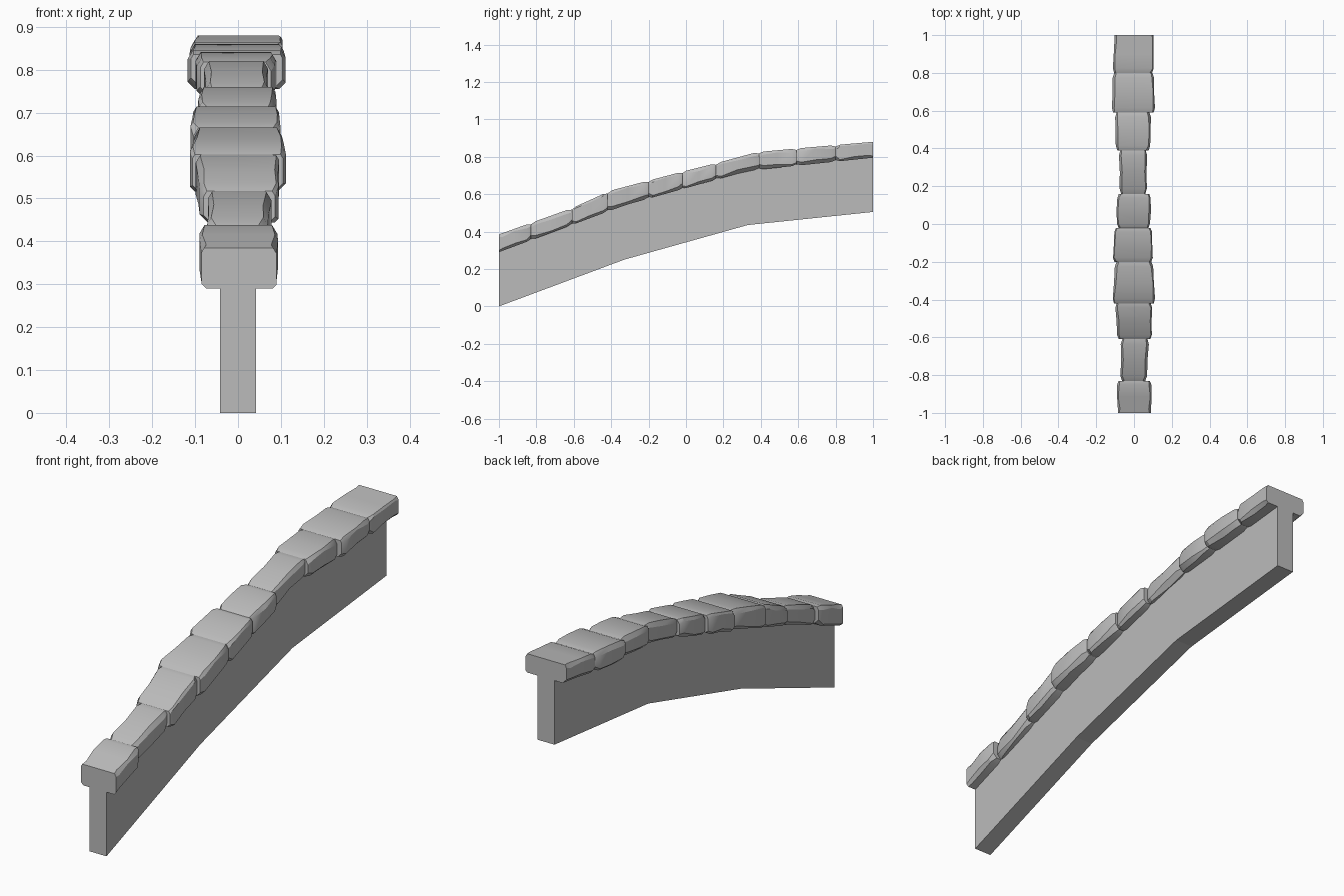
import bpy, bmesh, math, random

random.seed(4)
cube = bpy.data.objects.get("Cube")
if cube:
    bpy.data.objects.remove(cube, do_unlink=True)

stone_grey = bpy.data.materials.new("stone grey")
stone_grey.use_nodes = True
grey = (0.5, 0.5, 0.5, 1)
stone_grey.diffuse_color = grey
stone_grey.node_tree.nodes["Principled BSDF"].inputs["Base Color"].default_value = grey

# Side profiles as (y, z) points
FOOT = [(-1, 0), (-0.33, 0.25), (0.33, 0.435), (1, 0.505)]
CREST = [(-1, 0.385), (-0.61, 0.525), (-0.4, 0.62), (-0.02, 0.72),
         (0.16, 0.765), (0.38, 0.825), (0.6, 0.845), (1, 0.88)]
WALL_HEIGHT = 0.3


def height(profile, y):
    for (ya, za), (yb, zb) in zip(profile, profile[1:]):
        if y <= yb:
            return za + (zb - za) * (y - ya) / (yb - ya)
    return profile[-1][1]


def loft(name, rings):
    """Skin a list of equal-sized vertex rings and close both ends."""
    bm = bmesh.new()
    loops = [[bm.verts.new(p) for p in ring] for ring in rings]
    for a, b in zip(loops, loops[1:]):
        for i in range(len(a)):
            j = (i + 1) % len(a)
            bm.faces.new((a[i], a[j], b[j], b[i]))
    bm.faces.new(loops[0])
    bm.faces.new(loops[-1])
    bmesh.ops.recalc_face_normals(bm, faces=bm.faces)
    mesh = bpy.data.meshes.new(name)
    bm.to_mesh(mesh)
    bm.free()
    mesh.materials.append(stone_grey)
    obj = bpy.data.objects.new(name, mesh)
    bpy.context.collection.objects.link(obj)
    return obj


# Bent wall under the coping
half = 0.042
loft("wall", [[(-half, y, z), (half, y, z),
               (half, y, z + WALL_HEIGHT), (-half, y, z + WALL_HEIGHT)]
              for y, z in FOOT])


def section(y, left, right, shrink):
    """Chamfered stone cross-section; shrink pulls in the rounded ends."""
    low = height(FOOT, y) + WALL_HEIGHT - 0.01 + shrink
    top = height(CREST, y) - shrink
    left, right = left + shrink, right - shrink
    cut = [random.uniform(0.008, 0.022) for _ in range(4)]
    return [(left + cut[0], y, low), (right - cut[1], y, low),
            (right, y, low + cut[1]), (right, y, top - cut[2]),
            (right - cut[2] * 0.6, y, top), (left + cut[3] * 0.6, y, top),
            (left, y, top - cut[3]), (left, y, low + cut[0])]


# Coping stones: start, end, then left and right edge at each end
STONES = [
    (-1, -0.83, -0.085, 0.09, -0.09, 0.092),
    (-0.83, -0.61, -0.072, 0.068, -0.07, 0.08),
    (-0.61, -0.42, -0.088, 0.094, -0.1, 0.096),
    (-0.42, -0.2, -0.114, 0.113, -0.1, 0.1),
    (-0.2, -0.02, -0.112, 0.1, -0.103, 0.095),
    (-0.02, 0.16, -0.09, 0.084, -0.088, 0.088),
    (0.16, 0.39, -0.076, 0.068, -0.08, 0.07),
    (0.39, 0.59, -0.096, 0.085, -0.1, 0.09),
    (0.59, 0.8, -0.118, 0.112, -0.112, 0.105),
    (0.8, 1, -0.113, 0.104, -0.102, 0.104),
]
for n, (y0, y1, l0, r0, l1, r1) in enumerate(STONES, 1):
    rings = []
    for t in (0, 0.12, 0.5, 0.88, 1):
        y = y0 + (y1 - y0) * t
        outer = abs(y) > 0.99
        shrink = 0.008 if t in (0, 1) and not outer else 0
        bulge = random.uniform(-0.004, 0.004) if t == 0.5 else 0
        rings.append(section(y, l0 + (l1 - l0) * t - bulge,
                             r0 + (r1 - r0) * t + bulge, shrink))
    stone = loft(f"coping_stone_{n}", rings)
    bpy.ops.object.select_all(action="DESELECT")
    stone.select_set(True)
    bpy.context.view_layer.objects.active = stone
    bpy.ops.object.shade_smooth_by_angle(angle=math.radians(30))
